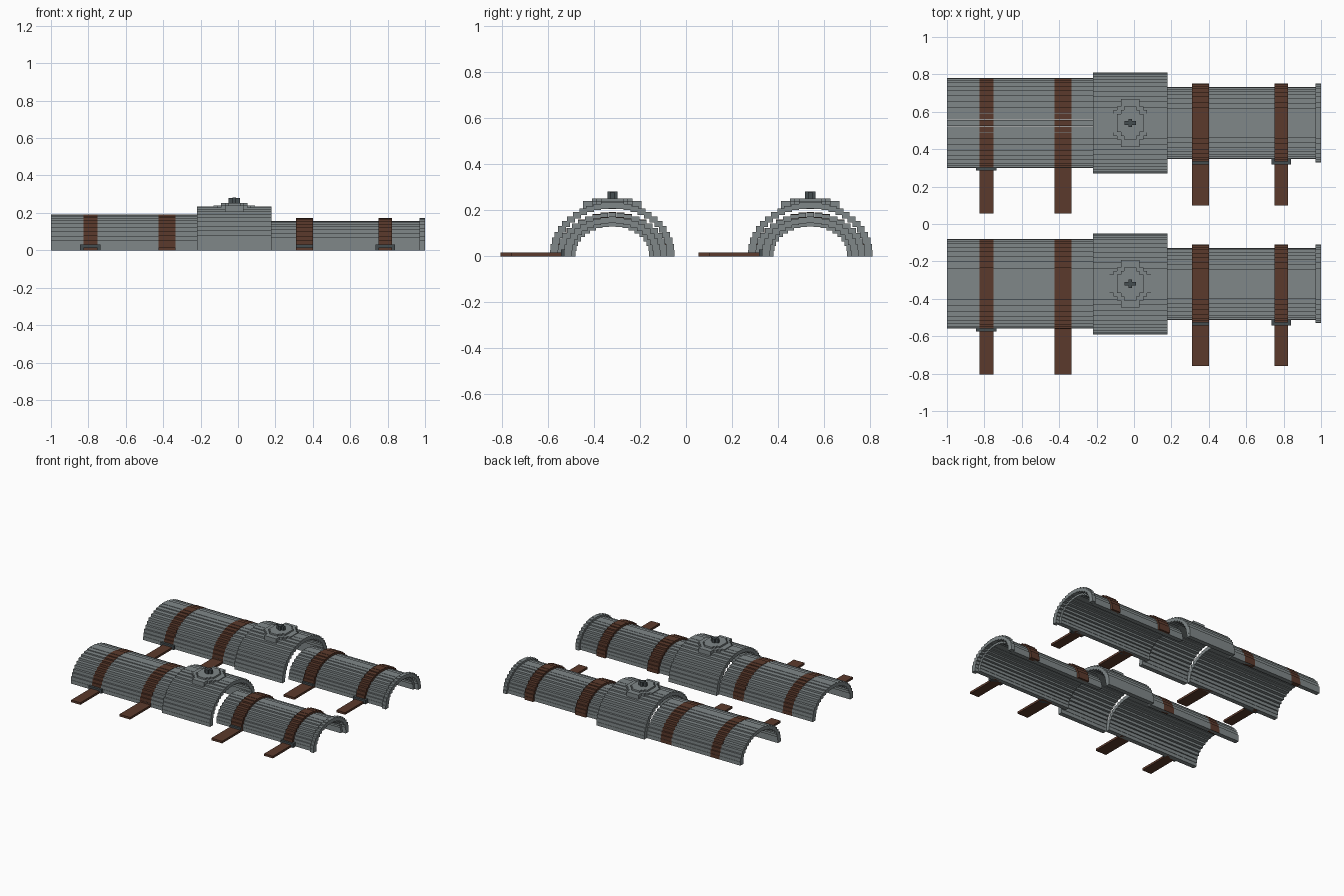
import bpy, bmesh, math
from mathutils import Vector

if "Cube" in bpy.data.objects:
    bpy.data.objects.remove(bpy.data.objects["Cube"])


def material(name, rgb):
    m = bpy.data.materials.new(name)
    m.diffuse_color = (*rgb, 1)
    m.use_nodes = True
    m.node_tree.nodes["Principled BSDF"].inputs["Base Color"].default_value = m.diffuse_color
    return m


STEEL = material("steel grey", (0.215, 0.245, 0.25))
DARK = material("dark iron", (0.06, 0.075, 0.08))
LEATHER = material("brown leather", (0.105, 0.042, 0.025))


def boxes_object(name, boxes, mat):
    """One object from axis-aligned boxes (x0, x1, y0, y1, z0, z1)."""
    bm = bmesh.new()
    for x0, x1, y0, y1, z0, z1 in boxes:
        cube = bmesh.ops.create_cube(bm, size=1)
        for v in cube["verts"]:
            v.co = Vector((x1 if v.co.x > 0 else x0,
                           y1 if v.co.y > 0 else y0,
                           z1 if v.co.z > 0 else z0))
    me = bpy.data.meshes.new(name)
    bm.to_mesh(me)
    bm.free()
    me.materials.append(mat)
    ob = bpy.data.objects.new(name, me)
    bpy.context.collection.objects.link(ob)
    return ob


def arch(x0, x1, cy, half, height, count, w=0.034, h=0.027):
    """Bars running along x, stepped around a half ellipse."""
    out = []
    for i in range(count):
        a = math.pi * i / (count - 1)
        y = cy + (half - w / 2) * math.cos(a)
        z = (height - h) * math.sin(a)
        out.append((x0, x1, y - w / 2, y + w / 2, z, z + h))
    return out


def stepped_disc(cx, cy, r, z0, z1, cell=0.02):
    """Disc made of rows with stepped ends."""
    n = round(r / cell)
    out = []
    for k in range(-n, n + 1):
        y = k * cell * 0.98
        hx = math.sqrt(max(r * r - y * y, 0))
        hx = (math.floor(hx / cell) + 0.5) * cell
        if abs(k) == n:
            hx = r * 0.45
        out.append((cx - min(hx, r), cx + min(hx, r),
                    cy + y - cell / 2, cy + y + cell / 2, z0, z1))
    return out


# x0, x1, half width, height, bar count, tail start, buckle (x0, x1, y0, y1)
STRAPS = [
    (-0.827, -0.75, 0.241, 0.192, 21, -0.485, (-0.845, -0.735, -0.255, -0.225)),
    (-0.425, -0.335, 0.241, 0.192, 21, -0.485, None),
    (0.31, 0.40, 0.21, 0.173, 19, -0.44, (0.31, 0.40, -0.222, -0.19)),
    (0.75, 0.823, 0.21, 0.173, 19, -0.44, (0.735, 0.84, -0.222, -0.185)),
]

for side, cy in (("back", 0.54), ("front", -0.32)):
    # armour shells
    boxes_object(side + "_wide_shell", arch(-1, -0.22, cy, 0.24, 0.19, 21), STEEL)
    boxes_object(side + "_middle_collar", arch(-0.22, 0.18, cy, 0.27, 0.235, 25), STEEL)
    boxes_object(side + "_narrow_shell", arch(0.18, 0.97, cy, 0.193, 0.157, 19), STEEL)
    boxes_object(side + "_end_rim", arch(0.97, 1, cy, 0.21, 0.172, 19), STEEL)

    # round boss with cross-shaped stud
    boss = stepped_disc(-0.02, cy, 0.11, 0.205, 0.24)
    boss += stepped_disc(-0.02, cy, 0.075, 0.24, 0.252)
    boxes_object(side + "_boss", boss, STEEL)
    boxes_object(side + "_stud", [
        (-0.05, 0.01, cy - 0.01, cy + 0.01, 0.25, 0.28),
        (-0.03, -0.01, cy - 0.022, cy + 0.022, 0.25, 0.282)], DARK)

    # straps with loose tails, and buckles
    for i, (x0, x1, half, height, n, tail, buckle) in enumerate(STRAPS, 1):
        band = arch(x0, x1, cy, half, height, n)
        band.append((x0, x1, cy + tail, cy - half + 0.02, 0, 0.016))
        boxes_object(f"{side}_strap_{i}", band, LEATHER)
        if buckle:
            bx0, bx1, by0, by1 = buckle
            boxes_object(f"{side}_buckle_{i}",
                         [(bx0, bx1, cy + by0, cy + by1, 0, 0.03)], DARK)
